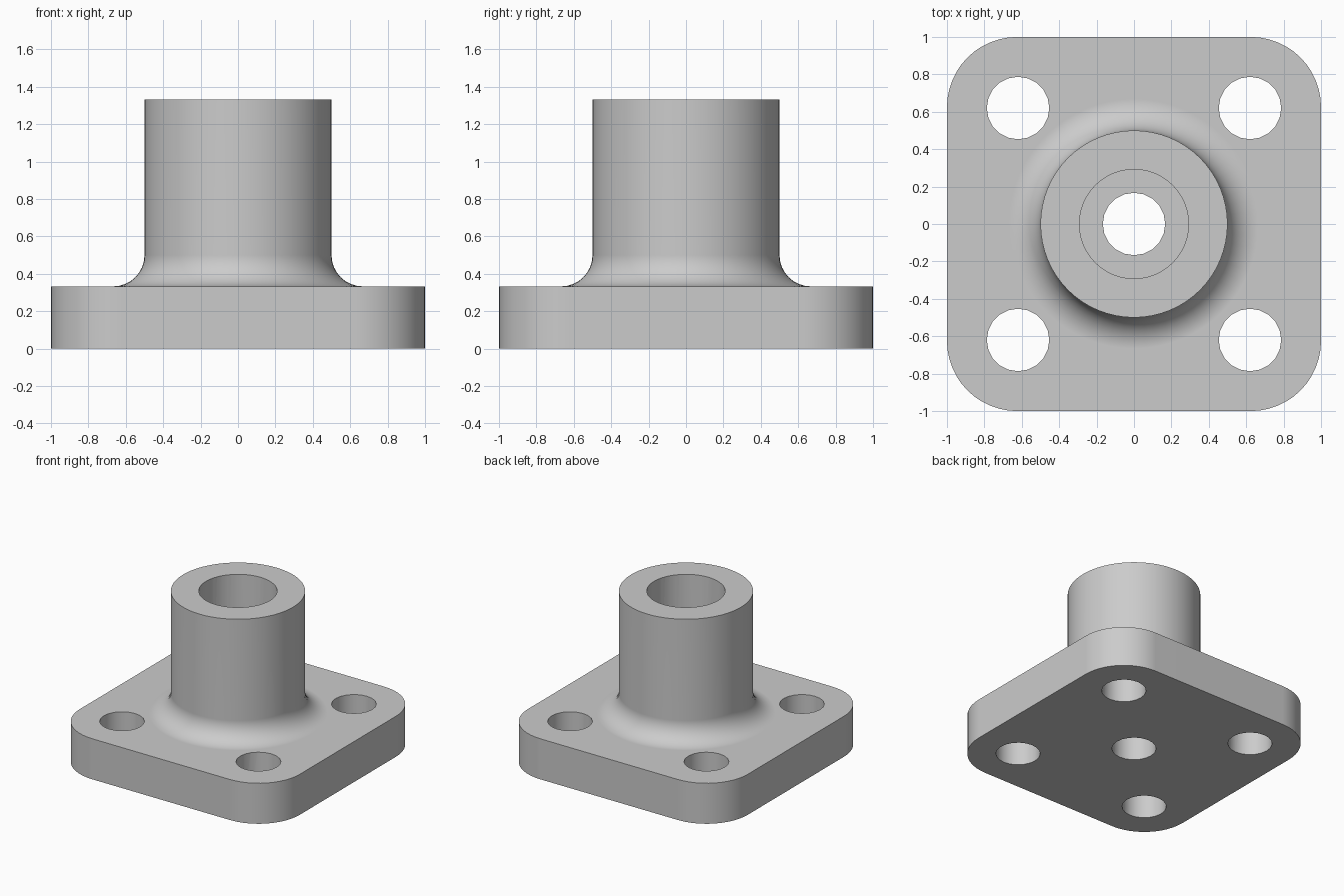
import bpy, bmesh, math

cube = bpy.data.objects.get("Cube")
if cube:
    bpy.data.objects.remove(cube, do_unlink=True)

PLATE_TOP = 0.333
HEIGHT = 1.333
BOSS_R, FILLET_R = 0.5, 0.167
BORE_R, HOLE_R = 0.292, 0.167
CORNER_R = 0.375
BOLT = 0.62

metal = bpy.data.materials.new("grey metal")
metal.use_nodes = True
grey = (0.6, 0.6, 0.6, 1)
metal.diffuse_color = grey
metal.node_tree.nodes["Principled BSDF"].inputs["Base Color"].default_value = grey


def add_object(name, bm):
    bmesh.ops.recalc_face_normals(bm, faces=bm.faces)
    mesh = bpy.data.meshes.new(name)
    bm.to_mesh(mesh)
    bm.free()
    mesh.materials.append(metal)
    obj = bpy.data.objects.new(name, mesh)
    bpy.context.collection.objects.link(obj)
    return obj


def cylinder(name, radius, x, y, bottom, top, sides):
    bm = bmesh.new()
    bmesh.ops.create_cone(bm, cap_ends=True, segments=sides, radius1=radius,
                          radius2=radius, depth=top - bottom)
    bmesh.ops.translate(bm, verts=bm.verts, vec=(x, y, (top + bottom) / 2))
    return add_object(name, bm)


def combine(target, other, operation):
    mod = target.modifiers.new(other.name, 'BOOLEAN')
    mod.operation = operation
    mod.solver = 'EXACT'
    mod.object = other
    bpy.context.view_layer.objects.active = target
    bpy.ops.object.modifier_apply(modifier=mod.name)
    bpy.data.objects.remove(other, do_unlink=True)


# Square base plate with rounded vertical corners
bm = bmesh.new()
bmesh.ops.create_cube(bm, size=1)
bmesh.ops.scale(bm, verts=bm.verts, vec=(2, 2, PLATE_TOP))
bmesh.ops.translate(bm, verts=bm.verts, vec=(0, 0, PLATE_TOP / 2))
upright = [e for e in bm.edges
           if abs(e.verts[0].co.z - e.verts[1].co.z) > 0.1]
bmesh.ops.bevel(bm, geom=upright, offset=CORNER_R, segments=12,
                profile=0.5, affect='EDGES')
flange = add_object("flange", bm)

# Boss turned from a profile, flaring into the plate with a fillet
foot = BOSS_R + FILLET_R
profile = [(0, 0.1), (foot, 0.1)]
for i in range(9):
    a = math.pi / 2 * i / 8
    profile.append((foot - FILLET_R * math.sin(a),
                    PLATE_TOP + FILLET_R * (1 - math.cos(a))))
profile += [(BOSS_R, HEIGHT), (0, HEIGHT)]
bm = bmesh.new()
verts = [bm.verts.new((r, 0, z)) for r, z in profile]
edges = [bm.edges.new(pair) for pair in zip(verts, verts[1:])]
bmesh.ops.spin(bm, geom=verts + edges, cent=(0, 0, 0), axis=(0, 0, 1),
               angle=2 * math.pi, steps=64, use_merge=True)
bmesh.ops.remove_doubles(bm, verts=bm.verts, dist=0.0001)
boss = add_object("boss", bm)
combine(flange, boss, 'UNION')

# Wide bore down the boss, narrow hole through the plate
combine(flange, cylinder("bore", BORE_R, 0, 0, PLATE_TOP, HEIGHT + 0.1, 48), 'DIFFERENCE')
combine(flange, cylinder("centre_hole", HOLE_R, 0, 0, -0.1, PLATE_TOP + 0.1, 20), 'DIFFERENCE')

# Bolt holes in the corners
for x in (-BOLT, BOLT):
    for y in (-BOLT, BOLT):
        combine(flange, cylinder("bolt_hole", HOLE_R, x, y, -0.1, PLATE_TOP + 0.1, 20),
                'DIFFERENCE')

# Smooth round walls, crisp rims
bpy.ops.object.select_all(action='DESELECT')
flange.select_set(True)
bpy.context.view_layer.objects.active = flange
bpy.ops.object.shade_smooth_by_angle(angle=math.radians(35))
weighted = flange.modifiers.new("weighted_normals", 'WEIGHTED_NORMAL')
weighted.keep_sharp = True
